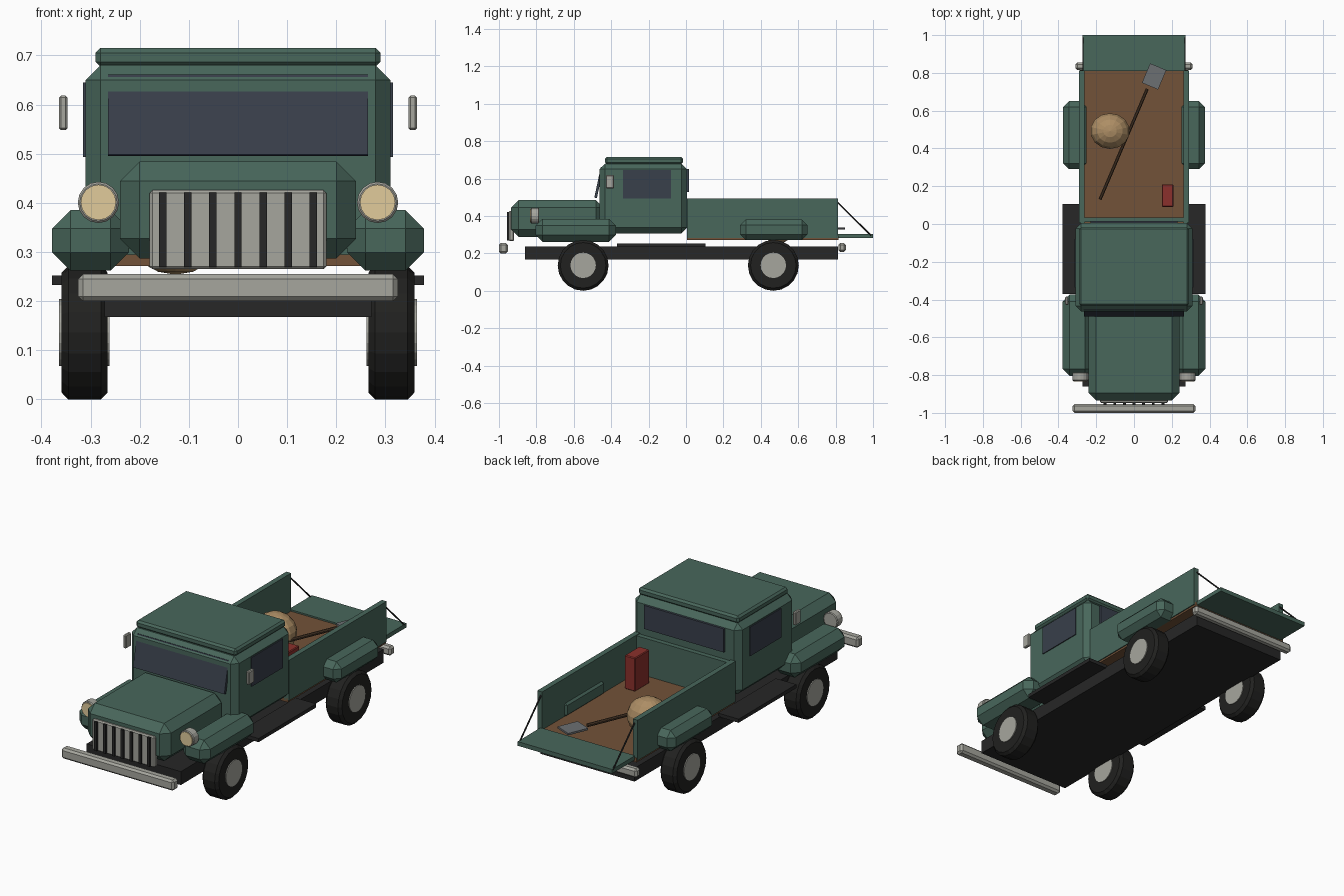
import bpy, bmesh, math
from mathutils import Matrix, Vector

if "Cube" in bpy.data.objects:
    bpy.data.objects.remove(bpy.data.objects["Cube"])


def material(name, rgb):
    m = bpy.data.materials.new(name)
    m.diffuse_color = (*rgb, 1)
    m.use_nodes = True
    m.node_tree.nodes["Principled BSDF"].inputs["Base Color"].default_value = m.diffuse_color
    return m


GREEN = material("green_paint", (0.065, 0.135, 0.105))
BLACK = material("black_frame", (0.02, 0.02, 0.02))
TYRE = material("tyre_rubber", (0.015, 0.015, 0.014))
CHROME = material("dull_chrome", (0.38, 0.38, 0.34))
GLASS = material("dark_glass", (0.04, 0.05, 0.07))
WOOD = material("bed_wood", (0.17, 0.085, 0.04))
HANDLE = material("handle_wood", (0.07, 0.04, 0.022))
STEEL = material("steel", (0.15, 0.16, 0.17))
LENS = material("lamp_lens", (0.75, 0.6, 0.33))
RED = material("red_can", (0.26, 0.03, 0.025))
SACK = material("sack_cloth", (0.42, 0.27, 0.13))


def finish(name, bm, mat):
    bmesh.ops.recalc_face_normals(bm, faces=bm.faces)
    me = bpy.data.meshes.new(name)
    bm.to_mesh(me)
    bm.free()
    me.materials.append(mat)
    ob = bpy.data.objects.new(name, me)
    bpy.context.collection.objects.link(ob)
    return ob


def box(name, mat, x, y, z, bevel=0.0, rot=None):
    """Chamfered box from (min, max) ranges, optionally turned about its centre."""
    bm = bmesh.new()
    size = [r[1] - r[0] for r in (x, y, z)]
    centre = Vector([(r[0] + r[1]) / 2 for r in (x, y, z)])
    bmesh.ops.create_cube(bm, size=1, matrix=Matrix.Diagonal((*size, 1)))
    if bevel:
        bmesh.ops.bevel(bm, geom=bm.edges[:], offset=bevel, segments=1,
                        profile=0.5, affect='EDGES')
    m = Matrix.Translation(centre)
    if rot:
        m = m @ Matrix.Rotation(rot[0], 4, rot[1])
    bm.transform(m)
    return finish(name, bm, mat)


def rod(name, mat, a, b, radius, sides=8, chamfer=0.0):
    """Cylinder between two points, with optional chamfered rims."""
    a, b = Vector(a), Vector(b)
    bm = bmesh.new()
    bmesh.ops.create_cone(bm, cap_ends=True, segments=sides, radius1=radius,
                          radius2=radius, depth=(b - a).length)
    if chamfer:
        rims = [e for e in bm.edges if abs(e.verts[0].co.z - e.verts[1].co.z) < 1e-5]
        bmesh.ops.bevel(bm, geom=rims, offset=chamfer, segments=1,
                        profile=0.5, affect='EDGES')
    turn = Vector((0, 0, 1)).rotation_difference(b - a).to_matrix().to_4x4()
    bm.transform(Matrix.Translation((a + b) / 2) @ turn)
    return finish(name, bm, mat)


def span(s, lo, hi):
    """X range on the given side of the truck."""
    return (lo, hi) if s > 0 else (-hi, -lo)


# Frame, bumpers
box("chassis", BLACK, (-0.272, 0.272), (-0.86, 0.813), (0.168, 0.238))
box("front_bumper", CHROME, (-0.325, 0.325), (-1.0, -0.953), (0.2, 0.255), 0.01)
box("rear_bumper", CHROME, (-0.31, 0.31), (0.815, 0.855), (0.208, 0.255), 0.01)

# Hood and grille
box("hood", GREEN, (-0.24, 0.24), (-0.935, -0.44), (0.287, 0.484), 0.04)
box("grille", CHROME, (-0.18, 0.18), (-0.948, -0.92), (0.265, 0.426), 0.006)
for i in range(7):
    x = (i - 3) * 0.051
    box(f"grille_bar_{i}", BLACK, (x - 0.0075, x + 0.0075), (-0.958, -0.94), (0.27, 0.421))

# Cab, roof, front and rear glass
box("cab", GREEN, (-0.31, 0.31), (-0.463, 0.005), (0.307, 0.68), 0.03)
box("roof", GREEN, (-0.29, 0.29), (-0.433, -0.016), (0.677, 0.715), 0.01)
box("windshield", GLASS, (-0.264, 0.264), (-0.473, -0.459), (0.495, 0.662),
    rot=(math.radians(-12), 'X'))
box("rear_window", GLASS, (-0.23, 0.23), (0.0, 0.017), (0.527, 0.65))

# Cargo bed and lowered tailgate
box("bed_floor", WOOD, (-0.285, 0.285), (0.005, 0.815), (0.272, 0.295))
box("bed_front_wall", GREEN, (-0.275, 0.275), (0.01, 0.035), (0.285, 0.49))
box("tailgate", GREEN, (-0.273, 0.273), (0.81, 1.0), (0.281, 0.303))

# Parts repeated on both sides
for s, side in ((1, "right"), (-1, "left")):
    box(f"front_fender_{side}", GREEN, span(s, 0.222, 0.378), (-0.805, -0.374), (0.262, 0.385), 0.037)
    box(f"rear_fender_{side}", GREEN, span(s, 0.252, 0.375), (0.29, 0.65), (0.272, 0.381), 0.03)
    box(f"running_board_{side}", BLACK, span(s, 0.26, 0.378), (-0.37, 0.105), (0.233, 0.252))
    box(f"bed_side_{side}", GREEN, span(s, 0.262, 0.29), (0.005, 0.813), (0.282, 0.493))
    box(f"side_window_{side}", GLASS, span(s, 0.3, 0.315), (-0.337, -0.08), (0.493, 0.645))
    box(f"mirror_{side}", CHROME, span(s, 0.347, 0.364), (-0.428, -0.385), (0.548, 0.618), 0.004)
    rod(f"tailgate_chain_{side}", BLACK, (s * 0.27, 0.808, 0.475), (s * 0.27, 0.99, 0.295), 0.004, 6)
    rod(f"headlight_{side}", CHROME, (s * 0.284, -0.785, 0.401), (s * 0.284, -0.83, 0.401), 0.042, 16, 0.004)
    rod(f"headlight_lens_{side}", LENS, (s * 0.284, -0.82, 0.401), (s * 0.284, -0.835, 0.401), 0.036, 16)
    for y, end in ((-0.55, "front"), (0.467, "rear")):
        rod(f"{end}_tyre_{side}", TYRE, (s * 0.265, y, 0.136), (s * 0.359, y, 0.136), 0.136, 20, 0.014)
        rod(f"{end}_hub_{side}", CHROME, (s * 0.261, y, 0.136), (s * 0.364, y, 0.136), 0.068, 20)

# Load in the bed: sack, fuel can, shovel
bm = bmesh.new()
bmesh.ops.create_uvsphere(bm, u_segments=14, v_segments=9, radius=1)
bm.transform(Matrix.Translation((-0.127, 0.492, 0.35)) @ Matrix.Diagonal((0.106, 0.096, 0.096, 1)))
finish("sack", bm, SACK)
box("fuel_can", RED, (0.147, 0.208), (0.09, 0.21), (0.294, 0.47), 0.004)
rod("shovel_handle", HANDLE, (-0.18, 0.13, 0.333), (0.07, 0.715, 0.333), 0.009, 8)
box("shovel_blade", STEEL, (0.06, 0.153), (0.725, 0.837), (0.328, 0.338),
    rot=(math.radians(-23), 'Z'))
